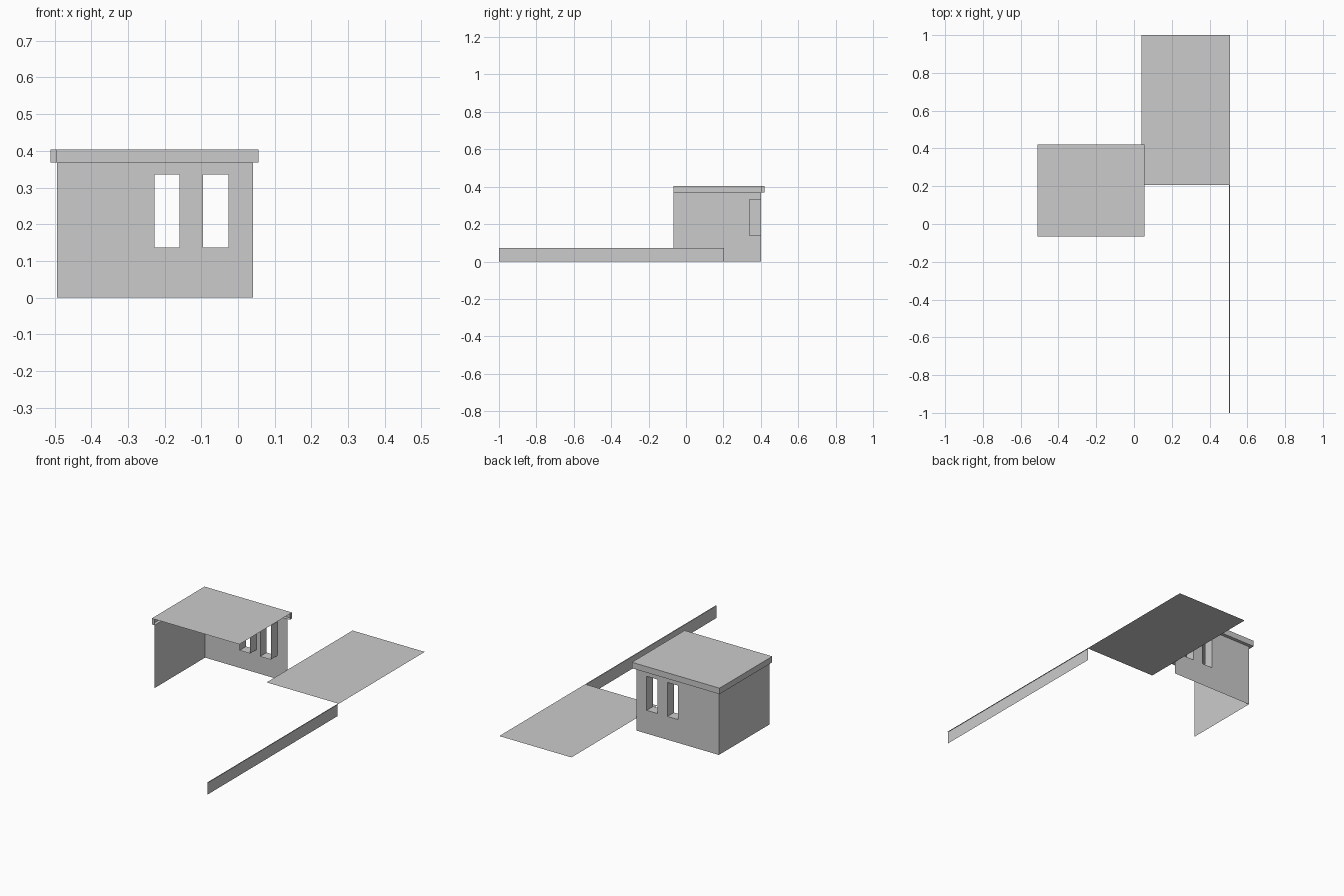
import bpy, bmesh

if "Cube" in bpy.data.objects:
    bpy.data.objects.remove(bpy.data.objects["Cube"])


def sheet(name, rects):
    """Object of axis-aligned rectangles, each (axis, position, (u0, u1), (v0, v1))."""
    bm = bmesh.new()
    for axis, pos, (u0, u1), (v0, v1) in rects:
        vs = []
        for u, v in ((u0, v0), (u1, v0), (u1, v1), (u0, v1)):
            co = [u, v]
            co.insert("xyz".index(axis), pos)
            vs.append(bm.verts.new(co))
        bm.faces.new(vs)
    bmesh.ops.remove_doubles(bm, verts=bm.verts, dist=1e-5)
    bmesh.ops.recalc_face_normals(bm, faces=bm.faces)
    me = bpy.data.meshes.new(name)
    bm.to_mesh(me)
    bm.free()
    ob = bpy.data.objects.new(name, me)
    bpy.context.collection.objects.link(ob)
    return ob


# main dimensions
LEFT, RIGHT = -0.493, 0.041          # building walls
FRONT, BACK = -0.067, 0.40
EAVE, TOP = 0.368, 0.403             # roof edge heights
OUT_L, OUT_R, OUT_B = -0.511, 0.056, 0.42
SILL, HEAD = 0.136, 0.335
INNER = 0.34                         # depth of the window reveals
windows = [(-0.228, -0.16), (-0.095, -0.026)]

# back wall with two window openings
xs = [LEFT, *windows[0], *windows[1], RIGHT]
zs = [0, SILL, HEAD, EAVE]
wall = []
for i in range(5):
    for j in range(3):
        if not (j == 1 and i in (1, 3)):
            wall.append(("y", BACK, xs[i:i + 2], zs[j:j + 2]))
sheet("back_wall", wall)

# left wall
sheet("left_wall", [("x", LEFT, (FRONT, BACK), (0, EAVE))])

# window reveals
for n, (a, b) in enumerate(windows, 1):
    depth = (INNER, BACK)
    sheet(f"window_reveal_{n}", [
        ("x", a, depth, (SILL, HEAD)), ("x", b, depth, (SILL, HEAD)),
        ("z", SILL, (a, b), depth), ("z", HEAD, (a, b), depth)])

# flat roof with fascia and soffit on the two walled sides
sheet("roof", [
    ("z", TOP, (OUT_L, OUT_R), (FRONT, OUT_B)),
    ("y", OUT_B, (OUT_L, OUT_R), (EAVE, TOP)),
    ("x", OUT_L, (FRONT, OUT_B), (EAVE, TOP)),
    ("x", OUT_R, (BACK, OUT_B), (EAVE, TOP)),
    ("y", FRONT, (OUT_L, LEFT), (EAVE, TOP)),
    ("z", EAVE, (OUT_L, OUT_R), (BACK, OUT_B)),
    ("z", EAVE, (OUT_L, LEFT), (FRONT, BACK))])

# raised terrace
sheet("terrace", [("z", 0.072, (RIGHT, 0.508), (0.206, 1.0))])

# low kerb wall with a narrow top lip
sheet("low_wall", [
    ("x", 0.503, (-1.0, 0.203), (0, 0.072)),
    ("z", 0.072, (0.503, 0.508), (-1.0, 0.206))])
